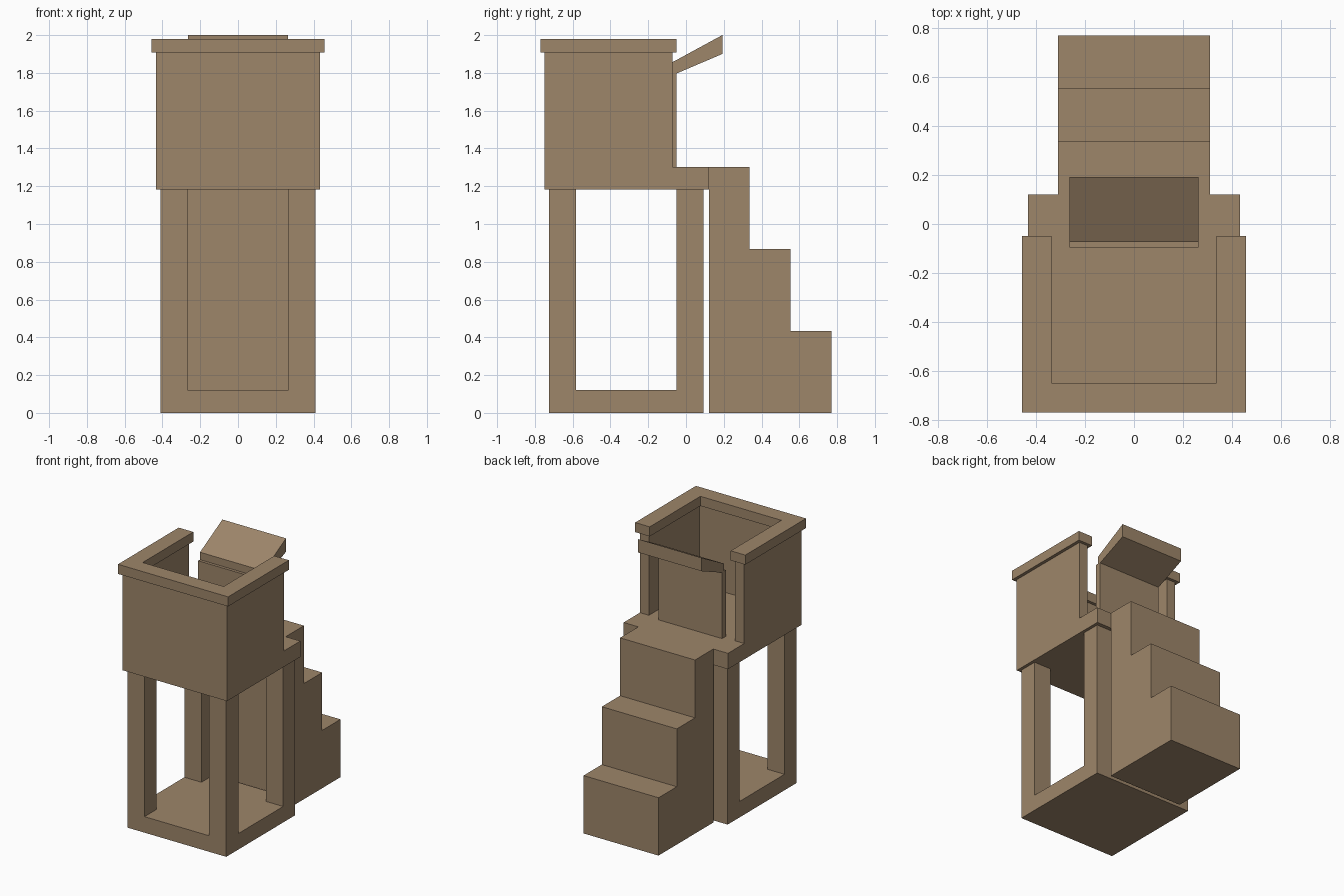
import bpy
import bmesh

cube = bpy.data.objects.get("Cube")
if cube:
    bpy.data.objects.remove(cube, do_unlink=True)

# Single wood colour
wood = bpy.data.materials.new("light_brown_wood")
wood.use_nodes = True
colour = (0.34, 0.237, 0.144, 1)
wood.diffuse_color = colour
wood.node_tree.nodes["Principled BSDF"].inputs["Base Color"].default_value = colour


def prism(name, points, axis, low, high):
    """Extrude a flat profile along x (points are y, z) or z (points are x, y)."""
    bm = bmesh.new()
    if axis == "x":
        verts = [bm.verts.new((low, a, b)) for a, b in points]
        shift = (high - low, 0, 0)
    else:
        verts = [bm.verts.new((a, b, low)) for a, b in points]
        shift = (0, 0, high - low)
    face = bm.faces.new(verts)
    grown = bmesh.ops.extrude_face_region(bm, geom=[face], use_keep_orig=True)["geom"]
    bmesh.ops.translate(bm, vec=shift,
                        verts=[g for g in grown if isinstance(g, bmesh.types.BMVert)])
    bmesh.ops.recalc_face_normals(bm, faces=bm.faces)
    mesh = bpy.data.meshes.new(name)
    bm.to_mesh(mesh)
    bm.free()
    mesh.materials.append(wood)
    obj = bpy.data.objects.new(name, mesh)
    bpy.context.collection.objects.link(obj)
    return obj


def box(name, x, y, z):
    return prism(name, [(x[0], y[0]), (x[1], y[0]), (x[1], y[1]), (x[0], y[1])], "z", *z)


def u_shape(name, outer, inner, front, inner_front, back, z):
    """Three-sided enclosure, open at the back."""
    half = [(outer, front), (outer, back), (inner, back), (inner, inner_front)]
    return prism(name, half + [(-x, y) for x, y in reversed(half)], "z", *z)


# Open support frame: base plate and four posts
box("base_plate", (-0.41, 0.41), (-0.725, 0.092), (0, 0.12))
for side, x in (("right", (-0.41, -0.268)), ("left", (0.268, 0.41))):
    for end, y in (("front", (-0.725, -0.582)), ("back", (-0.05, 0.092))):
        box(f"{end}_{side}_post", x, y, (0.12, 1.183))

# Raised enclosure: floor, walls and overhanging rim
box("platform_floor", (-0.433, 0.433), (-0.748, 0.121), (1.183, 1.302))
u_shape("enclosure_walls", 0.433, 0.358, -0.748, -0.672, -0.072, (1.302, 1.908))
u_shape("top_rim", 0.457, 0.336, -0.77, -0.65, -0.05, (1.908, 1.98))

# Solid stairs as one stepped profile
count, start, depth, rise = 3, 0.121, 0.2163, 0.434
profile = [(start, 0)]
for i in range(count):
    top = rise * (count - i)
    profile += [(start + depth * i, top), (start + depth * (i + 1), top)]
profile.append((start + depth * count, 0))
prism("stairs", profile, "x", -0.311, 0.311)

# Reading stand: upright panel with a sloped, tapering desk
box("stand_panel", (-0.264, 0.264), (-0.095, -0.05), (1.302, 1.8))
prism("sloped_desk", [(-0.073, 1.787), (0.192, 1.9), (0.192, 2.0), (-0.073, 1.856)],
      "x", -0.264, 0.264)
